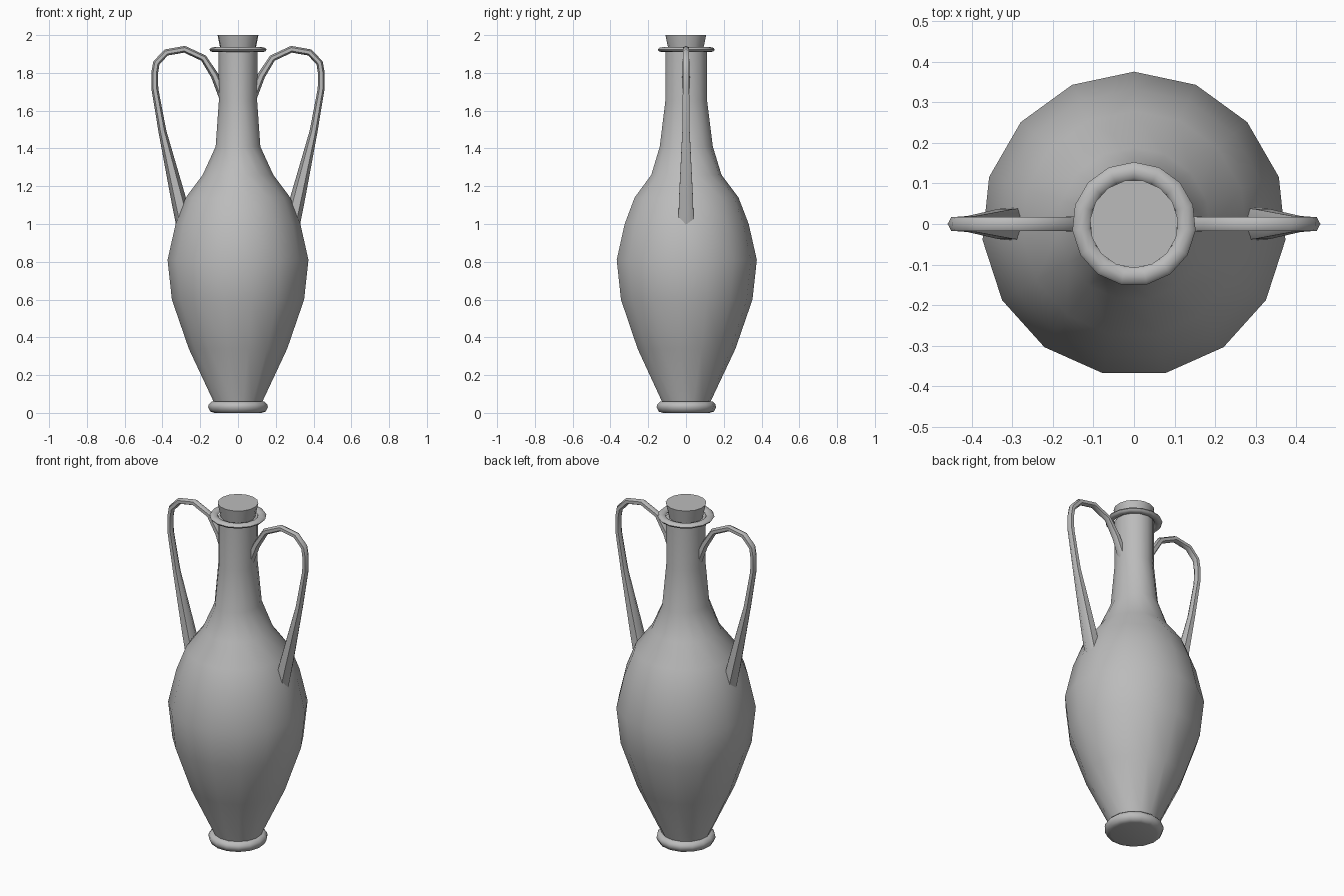
import bpy, bmesh, math
from mathutils import Vector

cube = bpy.data.objects.get("Cube")
if cube:
    bpy.data.objects.remove(cube)

SIDES = 15
clay = bpy.data.materials.new("grey clay")
clay.use_nodes = True
GREY = (0.5, 0.5, 0.5, 1)
clay.diffuse_color = GREY
clay.node_tree.nodes["Principled BSDF"].inputs["Base Color"].default_value = GREY


def make_object(name, rings, closed=False):
    """Skin a list of rings of points; cap the ends unless the rings close up."""
    bm = bmesh.new()
    loops = [[bm.verts.new(p) for p in ring] for ring in rings]
    pairs = list(zip(loops, loops[1:]))
    if closed:
        pairs.append((loops[-1], loops[0]))
    else:
        bm.faces.new(loops[0])
        bm.faces.new(loops[-1])
    for a, b in pairs:
        for i in range(len(a)):
            j = (i + 1) % len(a)
            bm.faces.new((a[i], a[j], b[j], b[i]))
    bmesh.ops.recalc_face_normals(bm, faces=bm.faces)
    mesh = bpy.data.meshes.new(name)
    bm.to_mesh(mesh)
    bm.free()
    mesh.materials.append(clay)
    obj = bpy.data.objects.new(name, mesh)
    bpy.context.collection.objects.link(obj)
    bpy.ops.object.select_all(action='DESELECT')
    obj.select_set(True)
    bpy.context.view_layer.objects.active = obj
    bpy.ops.object.shade_smooth_by_angle(angle=math.radians(60))
    return obj


def lathe(name, profile, closed=False, turn=0.0):
    """Revolve (x radius, y radius, z) rings around the z axis."""
    angles = [math.tau * i / SIDES + turn for i in range(SIDES)]
    return make_object(name, [[(rx * math.sin(a), ry * math.cos(a), z) for a in angles]
                              for rx, ry, z in profile], closed)


def round_profile(points):
    return [(r, r, z) for r, z in points]


# Body and neck, the neck slightly narrower from side to side
lathe("body", round_profile([(.125, .04), (.13, .06), (.262, .34), (.352, .6), (.375, .81),
                             (.332, 1.0), (.278, 1.14), (.188, 1.26)])
      + [(.119, .142, 1.41), (.102, .112, 1.65), (.104, .112, 1.92)])

# Rounded foot with a flat underside
lathe("foot", round_profile([(.125, 0), (.148, .007), (.159, .03), (.156, .045),
                             (.142, .059), (.12, .06)]))

# Thin collar ring around the mouth
lathe("collar", round_profile([(.13 + .0225 * math.cos(a), 1.923 + .013 * math.sin(a))
                               for a in (math.tau * k / 8 for k in range(8))]), closed=True)

# Tapered stopper
lathe("stopper", round_profile([(.088, 1.9), (.109, 2.0)]), turn=math.pi / SIDES)

# Handles: x, z and radius along a looping path that sinks into neck and body
PATH = [(.08, 1.68, .024), (.123, 1.785, .021), (.182, 1.878, .018), (.283, 1.925, .018),
        (.38, 1.908, .018), (.432, 1.853, .018), (.441, 1.80, .018), (.44, 1.715, .018),
        (.40, 1.49, .021), (.318, 1.145, .039), (.282, .99, .044)]


def handle(name, side):
    points = [Vector((side * x, 0, z)) for x, z, r in PATH]
    across = Vector((0, 1, 0))
    rings = []
    for i, p in enumerate(points):
        before = (p - points[max(i - 1, 0)]).normalized()
        after = (points[min(i + 1, len(points) - 1)] - p).normalized()
        outward = (before + after).normalized().cross(across)
        r = PATH[i][2]
        rings.append([p + outward * r * math.cos(a) + across * r * 1.08 * math.sin(a)
                      for a in (math.tau * k / 6 for k in range(6))])
    make_object(name, rings)


handle("left_handle", 1)
handle("right_handle", -1)
